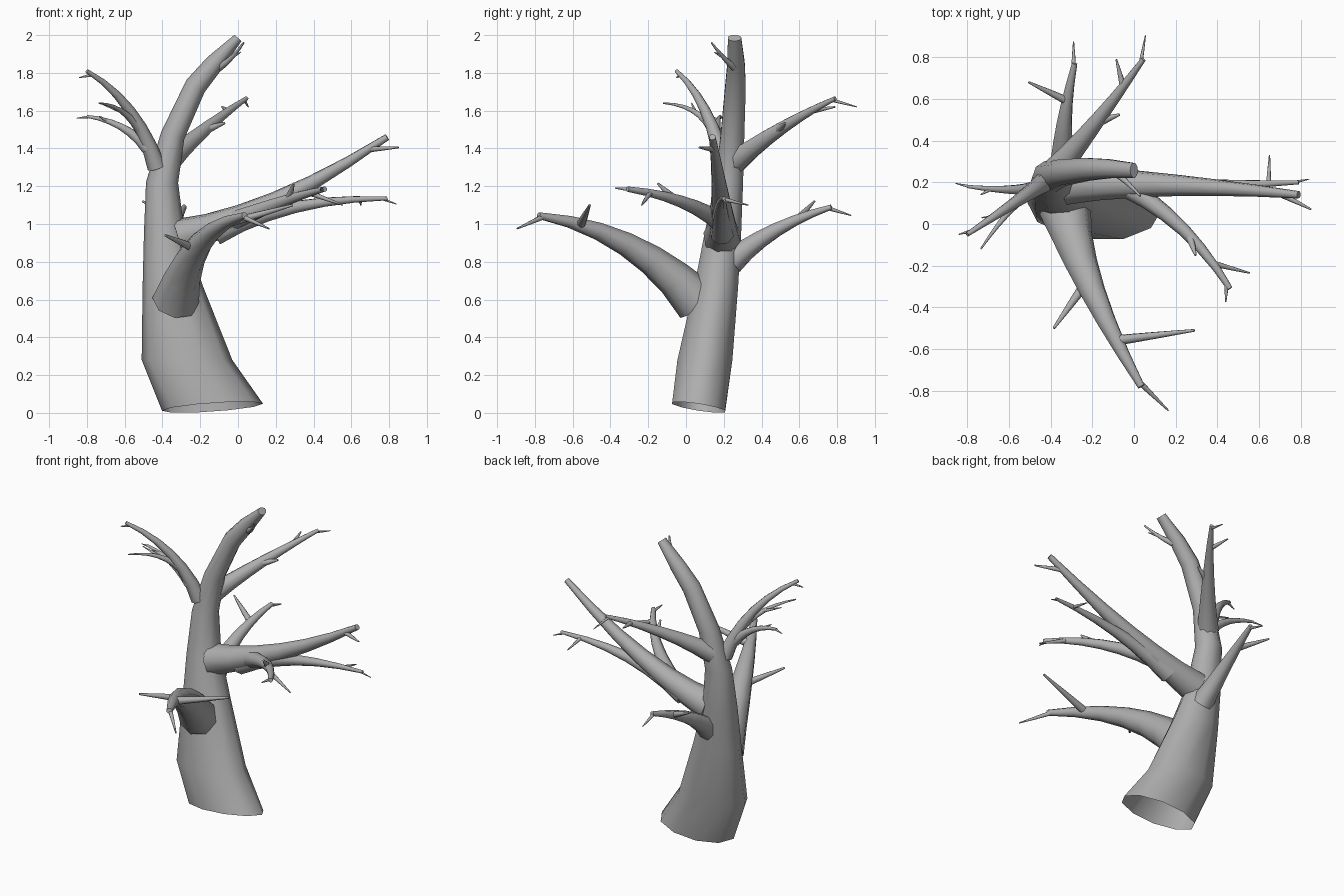
import bpy, bmesh, math
from mathutils import Vector

# Dark grey bark
bark = bpy.data.materials.new("bark")
bark.diffuse_color = (0.42, 0.42, 0.42, 1)


def loft(name, rings, cap_start=False):
    """Skin a list of equal-sized rings, closing the tip."""
    bm = bmesh.new()
    loops = [[bm.verts.new(p) for p in ring] for ring in rings]
    n = len(loops[0])
    for a, b in zip(loops, loops[1:]):
        for i in range(n):
            j = (i + 1) % n
            bm.faces.new((a[i], a[j], b[j], b[i]))
    bm.faces.new(loops[-1])
    if cap_start:
        bm.faces.new(loops[0][::-1])
    bmesh.ops.recalc_face_normals(bm, faces=bm.faces)
    mesh = bpy.data.meshes.new(name)
    bm.to_mesh(mesh)
    bm.free()
    mesh.materials.append(bark)
    obj = bpy.data.objects.new(name, mesh)
    bpy.context.collection.objects.link(obj)
    bpy.context.view_layer.objects.active = obj
    obj.select_set(True)
    bpy.ops.object.shade_smooth_by_angle(angle=math.radians(65))
    obj.select_set(False)


def tube(name, pos, radii, sides):
    """Round tube along a path, rings square to the path."""
    rings = []
    u = Vector((0.13, 0.21, 0.97))
    for i, p in enumerate(pos):
        t = (pos[min(i + 1, len(pos) - 1)] - pos[max(i - 1, 0)]).normalized()
        u = (u - t * u.dot(t)).normalized()
        v = t.cross(u)
        rings.append([p + radii[i] * (u * math.cos(a) + v * math.sin(a))
                      for a in (2 * math.pi * k / sides for k in range(sides))])
    loft(name, rings, cap_start=True)


def limb(name, start, mid, end, r0, r1, *twigs):
    """Tapered arc through three points; each twig is (place along limb, tip)."""
    s, m, e = Vector(start), Vector(mid), Vector(end)
    c = 2 * m - (s + e) / 2

    def at(t):
        return s * (1 - t) ** 2 + c * 2 * t * (1 - t) + e * t * t

    def radius(t):
        return r0 + (r1 - r0) * t ** 0.8

    steps = [k / 6 for k in range(7)]
    tube(name, [at(t) for t in steps], [radius(t) for t in steps], 8)
    for i, (t, tip) in enumerate(twigs):
        root, r = at(t), min(0.026, max(0.008, radius(t) * 0.75))
        tip = Vector(tip)
        tube(f"{name}_twig_{i + 1}", [root, (root + tip) / 2, tip],
             [r, r * 0.65, r * 0.25], 8)


# Trunk: x, y, z, half width, half depth; leans right towards the crown
trunk = [
    (-0.135, 0.067, 0.03, 0.268, 0.147),
    (-0.27, 0.10, 0.28, 0.24, 0.153),
    (-0.345, 0.16, 0.67, 0.16, 0.122),
    (-0.39, 0.195, 0.95, 0.108, 0.102),
    (-0.402, 0.228, 1.22, 0.085, 0.078),
    (-0.345, 0.246, 1.47, 0.064, 0.066),
    (-0.225, 0.262, 1.73, 0.058, 0.057),
    (-0.125, 0.265, 1.85, 0.05, 0.048),
    (0.0, 0.257, 1.985, 0.025, 0.037),
]
rings = []
for x, y, z, rx, ry in trunk:
    foot = z < 0.1
    lean = math.radians(-4 if foot else min(42, max(0, 65 * (z - 1.2))))
    drop = 0.023 if foot else 0
    rings.append([(x + rx * math.cos(a) * math.cos(lean), y + ry * math.sin(a),
                   z - rx * math.cos(a) * math.sin(lean) - drop * math.sin(a))
                  for a in (math.pi * k / 5 for k in range(10))])
loft("trunk", rings)

# Limbs growing forwards and to the right
limb("front_limb", (-0.33, 0.06, 0.59), (-0.2, -0.32, 0.895), (0.035, -0.78, 1.045),
     0.125, 0.018, (0.97, (0.165, -0.895, 0.975)), (0.77, (0.29, -0.51, 1.1)),
     (0.44, (-0.385, -0.5, 0.94)))
limb("right_limb", (-0.32, 0.19, 0.93), (0.2, 0.185, 1.12), (0.79, 0.14, 1.46),
     0.1, 0.018, (0.92, (0.85, 0.07, 1.405)))
limb("right_lower_limb", (-0.12, 0.19, 0.95), (0.3, 0.185, 1.09), (0.79, 0.2, 1.135),
     0.065, 0.01, (0.97, (0.84, 0.215, 1.105)), (0.86, (0.65, 0.33, 1.1)))
limb("right_front_limb", (-0.04, 0.18, 1.01), (0.24, -0.03, 1.12), (0.46, -0.31, 1.185),
     0.055, 0.014, (0.8, (0.555, -0.235, 1.1)), (0.96, (0.44, -0.375, 1.19)),
     (0.55, (0.295, -0.15, 1.215)))

# Limbs growing backwards
limb("back_high_limb", (-0.37, 0.26, 1.33), (-0.165, 0.51, 1.51), (0.045, 0.79, 1.665),
     0.066, 0.012, (0.97, (0.055, 0.905, 1.62)), (0.77, (-0.085, 0.79, 1.62)),
     (0.45, (-0.07, 0.525, 1.535)))
limb("back_low_limb", (-0.34, 0.24, 0.8), (-0.335, 0.48, 0.97), (-0.285, 0.77, 1.09),
     0.072, 0.014, (0.97, (-0.29, 0.875, 1.045)), (0.7, (-0.505, 0.68, 1.12)))

# Limbs growing to the left
limb("left_high_limb", (-0.43, 0.2, 1.3), (-0.575, 0.1, 1.605), (-0.8, -0.05, 1.81),
     0.05, 0.011, (0.94, (-0.84, -0.05, 1.775)))
limb("left_low_limb", (-0.48, 0.17, 1.4), (-0.62, 0.165, 1.515), (-0.8, 0.18, 1.57),
     0.035, 0.008, (0.96, (-0.855, 0.195, 1.56)), (0.7, (-0.735, 0.14, 1.57)))
limb("left_front_limb", (-0.52, 0.14, 1.5), (-0.62, 0.035, 1.6), (-0.735, -0.12, 1.64),
     0.027, 0.004, (0.45, (-0.73, 0.03, 1.64)))

# Shoot near the crown
limb("crown_shoot", (-0.1, 0.255, 1.83), (-0.035, 0.2, 1.88), (0.03, 0.135, 1.96),
     0.022, 0.005, (0.5, (0.015, 0.15, 1.91)))
